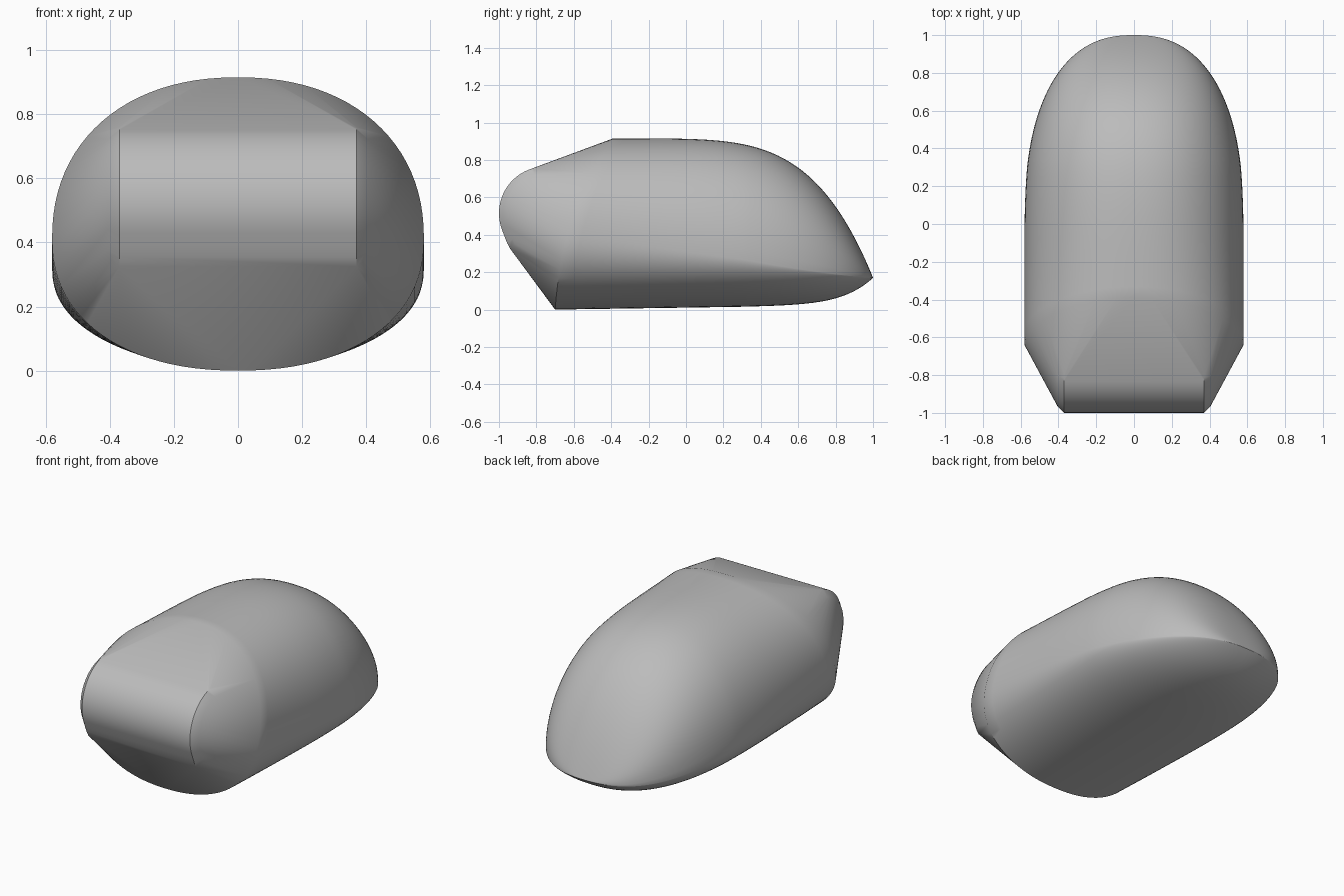
import bpy, bmesh, math

cube = bpy.data.objects.get("Cube")
if cube:
    bpy.data.objects.remove(cube)

START, SIDES, RINGS = -0.39, 96, 48


def power(v, e):
    return math.copysign(abs(v) ** e, v)


def rim_y(z):
    """Curved front boundary of the shell, swept back towards the top."""
    return -0.7 + 0.31 * (0.25 * z / 0.915 + 0.75 * (z / 0.915) ** 2.4)


def section(u):
    """Closed cross-section: rounded above, thinning to an edge at the tail."""
    y = START + (1 - START) * u
    top = 0.17 + 0.745 * (1 - u ** 4.6)
    bottom = 0.03 * u + 0.14 * u ** 9
    mid = 0.17 + 0.24 * (1 - u) ** 1.3
    width = 0.58 * (1 - max(y, 0) ** 2.4) ** (1 / 2.4)
    fade = max(0, 1 - u / 0.5)
    points = []
    for i in range(SIDES):
        a = 2 * math.pi * i / SIDES
        c, s = math.cos(a), math.sin(a)
        x = width * power(c, 2 / 2.2)
        if s >= 0:
            z = mid + (top - mid) * power(s, 2 / 2.2)
        else:
            z = mid + (mid - bottom) * power(s, 0.9 + 0.8 * u ** 2)
        points.append((x, y + fade * (rim_y(max(z, 0)) - START), z))
    return points


bm = bmesh.new()

# Nose: taut skin between the shell rim and a short horizontal roller
rim = [bm.verts.new(p) for p in section(0)]
arc = [math.radians(101 + 99 * i / 24) for i in range(25)]
profile = [(0.25 * math.cos(a), 0.25 * math.sin(a)) for a in arc]
profile += [(-0.218, -0.13), (-0.206, -0.16), (-0.19, -0.19)]
for side in (-1, 1):
    for x, scale in ((0.37, 1), (0.405, 0.86)):
        for y, z in profile:
            bm.verts.new((side * x, -0.75 + scale * y, 0.515 + scale * z))
bmesh.ops.convex_hull(bm, input=bm.verts[:])
bm.normal_update()
rim_set = set(rim)
inner = [f for f in bm.faces if f.normal.y > 0 and all(v in rim_set for v in f.verts)]
bmesh.ops.delete(bm, geom=inner, context='FACES')
bmesh.ops.delete(bm, geom=[v for v in bm.verts if not v.link_faces], context='VERTS')

# Shell: lofted sections, packed closer together towards the tail
rings = []
for i in range(RINGS):
    u = 1 - (1 - i / RINGS) ** 2
    rings.append([bm.verts.new(p) for p in section(u)])
for a, b in zip(rings, rings[1:]):
    for i in range(SIDES):
        j = (i + 1) % SIDES
        bm.faces.new((a[i], a[j], b[j], b[i]))
tip = bm.verts.new((0, 1, 0.17))
for i in range(SIDES):
    bm.faces.new((rings[-1][i], rings[-1][(i + 1) % SIDES], tip))

bmesh.ops.remove_doubles(bm, verts=bm.verts[:], dist=0.0005)
bmesh.ops.recalc_face_normals(bm, faces=bm.faces[:])

mesh = bpy.data.meshes.new("rounded_shell")
bm.to_mesh(mesh)
bm.free()
shell = bpy.data.objects.new("rounded_shell", mesh)
bpy.context.collection.objects.link(shell)

# Single plain grey finish
grey = bpy.data.materials.new("plain_grey")
grey.use_nodes = True
grey.diffuse_color = (0.5, 0.5, 0.5, 1)
grey.node_tree.nodes["Principled BSDF"].inputs["Base Color"].default_value = (0.5, 0.5, 0.5, 1)
mesh.materials.append(grey)

bpy.ops.object.select_all(action='DESELECT')
shell.select_set(True)
bpy.context.view_layer.objects.active = shell
bpy.ops.object.shade_smooth_by_angle(angle=math.radians(35))
